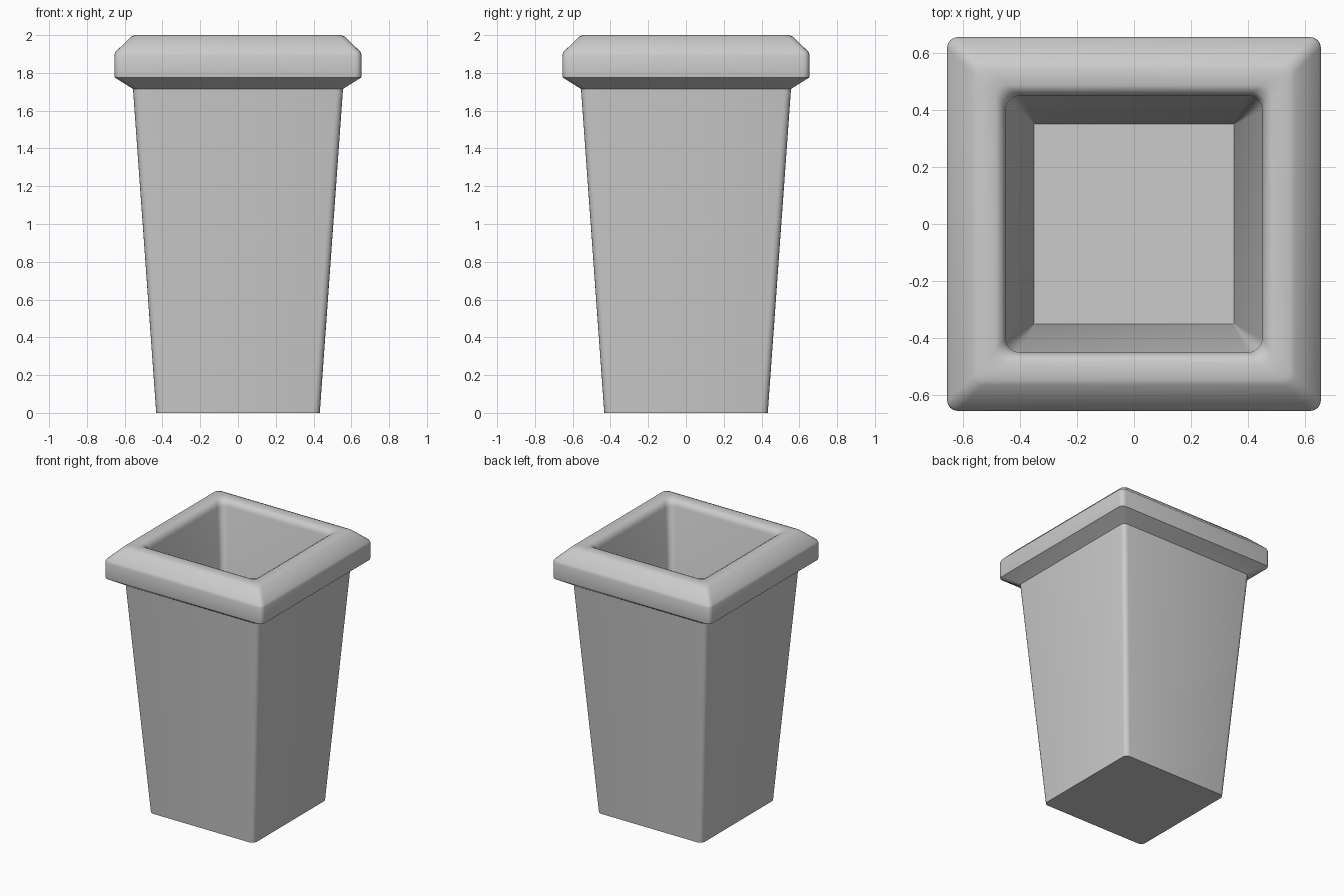
import bpy, bmesh, math

if "Cube" in bpy.data.objects:
    bpy.data.objects.remove(bpy.data.objects["Cube"])

SEG = 4  # segments per rounded corner


def rounded_square(bm, half, radius, z):
    """One ring of vertices: a square with rounded corners."""
    ring = []
    for k in range(4):
        base = k * math.pi / 2
        cx = (half - radius) * (1 if k in (0, 3) else -1)
        cy = (half - radius) * (1 if k in (0, 1) else -1)
        for i in range(SEG + 1):
            a = base + i / SEG * math.pi / 2
            ring.append(bm.verts.new((cx + radius * math.cos(a), cy + radius * math.sin(a), z)))
    return ring


# Wall section from the foot, over the rim and down to the inner floor: half width, corner radius, z
profile = [
    (0.433, 0.035, 0.0),
    (0.556, 0.035, 1.715),
    (0.652, 0.035, 1.775),
    (0.654, 0.035, 1.79),
    (0.654, 0.035, 1.895),
    (0.648, 0.035, 1.912),
    (0.565, 0.035, 1.992),
    (0.545, 0.035, 2.0),
    (0.485, 0.04, 2.0),
    (0.462, 0.045, 1.988),
    (0.450, 0.05, 1.955),
    (0.350, 0.002, 0.10),
]

bm = bmesh.new()
rings = [rounded_square(bm, *p) for p in profile]
n = len(rings[0])
for low, high in zip(rings, rings[1:]):
    for i in range(n):
        j = (i + 1) % n
        bm.faces.new((low[i], low[j], high[j], high[i]))
bm.faces.new(rings[0][::-1])   # underside
bm.faces.new(rings[-1])        # inner floor
bmesh.ops.recalc_face_normals(bm, faces=bm.faces)

mesh = bpy.data.meshes.new("planter")
bm.to_mesh(mesh)
bm.free()
planter = bpy.data.objects.new("planter", mesh)
bpy.context.collection.objects.link(planter)

# Smooth shading with crisp edges at foot, rim underside and floor
bpy.context.view_layer.objects.active = planter
planter.select_set(True)
bpy.ops.object.shade_smooth_by_angle(angle=math.radians(48))
